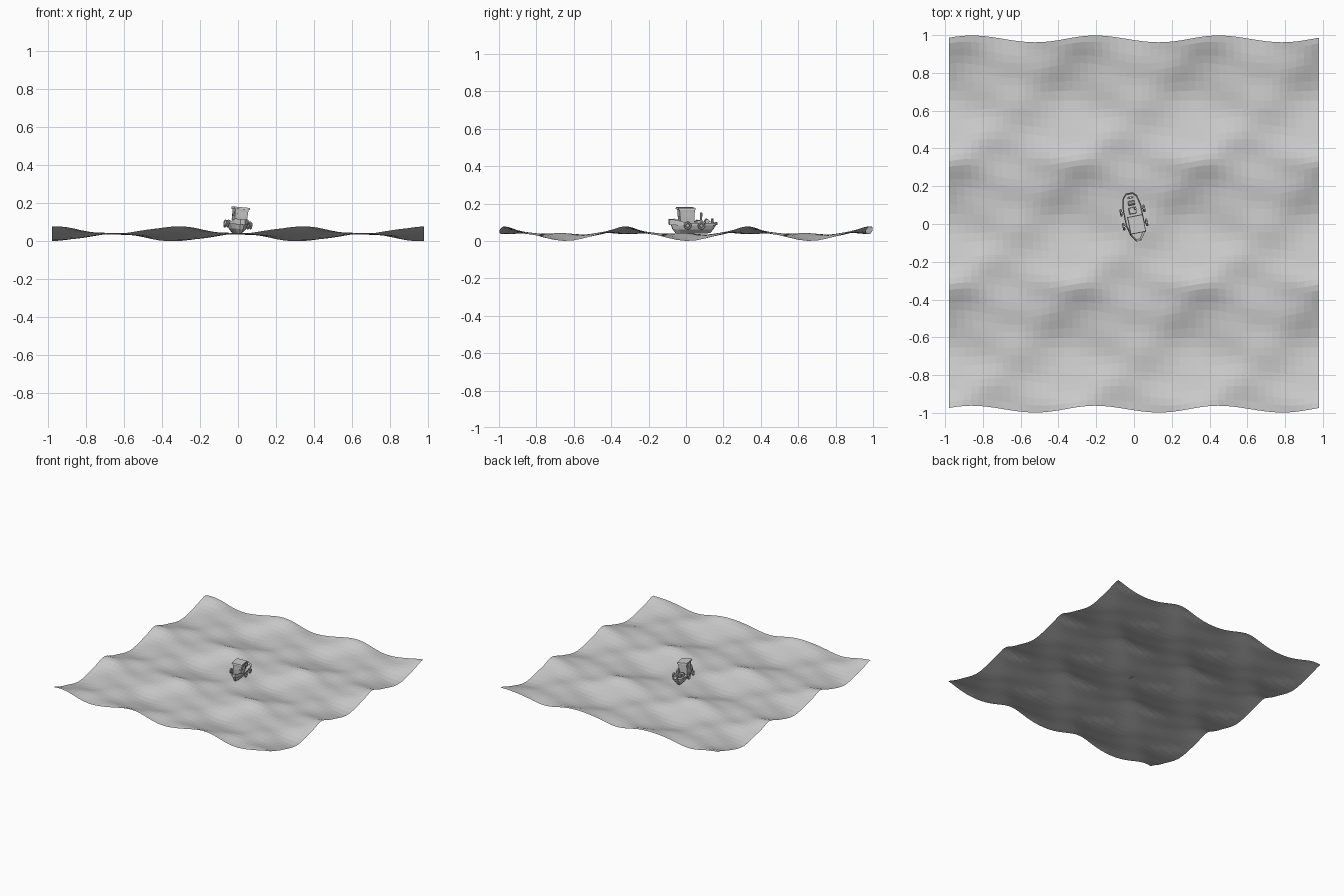
import bpy, bmesh
from math import sin, cos, pi, radians
from mathutils import Matrix, Vector

cube = bpy.data.objects.get("Cube")
if cube:
    bpy.data.objects.remove(cube, do_unlink=True)


def material(name, value):
    m = bpy.data.materials.new(name)
    m.use_nodes = True
    color = (value, value, value, 1)
    m.diffuse_color = color
    m.node_tree.nodes["Principled BSDF"].inputs["Base Color"].default_value = color
    return m


GREY = material("light_grey", 0.6)


def finish(bm, name, matrix=None):
    """Turn a bmesh into a named flat-shaded object."""
    mesh = bpy.data.meshes.new(name)
    bm.to_mesh(mesh)
    bm.free()
    if matrix:
        mesh.transform(matrix)
    mesh.materials.append(GREY)
    obj = bpy.data.objects.new(name, mesh)
    bpy.context.collection.objects.link(obj)
    return obj


# Sea: a repeating choppy swell on a flat-shaded grid
HALF = 0.98
K = 2 * pi / (2 * HALF / 3)
bm = bmesh.new()
bmesh.ops.create_grid(bm, x_segments=48, y_segments=48, size=HALF)
for v in bm.verts:
    x, y = v.co.x, v.co.y
    swell = (1 - cos(K * x)) / 2
    crest = -cos(K * y)
    ripple = 0.003 * cos(3 * K * y + K * x) + 0.002 * sin(2 * K * x - 2 * K * y)
    v.co.z = 0.046 + 0.036 * swell * crest + ripple
    v.co.y += 0.018 * cos(K * (x + 0.2)) * (1 + crest) / 2 + 0.03 * swell * sin(K * y)
    v.co.x += 0.006 * sin(K * x) * crest
low = min(v.co.z for v in bm.verts)
for v in bm.verts:
    v.co.z -= low
finish(bm, "sea_surface")

# Boat placement: yawed, with a slight roll
BOAT = (Matrix.Translation((-0.005, 0.036, 0.042)) @ Matrix.Rotation(radians(11), 4, "Z")
        @ Matrix.Rotation(radians(5), 4, "Y"))


def box(name, center, size, top=(1, 1), shift=0):
    """Box whose top is scaled and shifted along the boat."""
    bm = bmesh.new()
    bmesh.ops.create_cube(bm, size=1)
    for v in bm.verts:
        if v.co.z > 0:
            v.co.x *= top[0]
            v.co.y *= top[1]
        v.co = Vector(a * b for a, b in zip(v.co, size)) + Vector(center)
        if v.co.z > center[2]:
            v.co.y += shift
    return finish(bm, name, BOAT)


def cylinder(name, center, radius, depth, sides=8, axis="Z"):
    bm = bmesh.new()
    bmesh.ops.create_cone(bm, cap_ends=True, segments=sides, radius1=radius,
                          radius2=radius, depth=depth)
    turn = Matrix.Rotation(pi / 2, 4, "Y" if axis == "X" else "X") if axis != "Z" else Matrix()
    return finish(bm, name, BOAT @ Matrix.Translation(center) @ turn)


# Hull: faceted rings from keel to rail, then a recessed deck
side = [(0.012, -0.13), (0.036, -0.095), (0.05, -0.04), (0.05, 0.06), (0.038, 0.11), (0.018, 0.13)]
outline = side + [(-x, y) for x, y in reversed(side)]
bm = bmesh.new()
rings = []
for width, length, z in [(0.3, 0.72, 0), (0.75, 0.85, 0.022), (1, 1, 0.058)]:
    rings.append([bm.verts.new((x * width, y * length, z + (0.016 if z > 0.05 and y < -0.08 else 0)))
                  for x, y in outline])
n = len(outline)
for a, b in zip(rings, rings[1:]):
    for i in range(n):
        j = (i + 1) % n
        bm.faces.new((a[i], a[j], b[j], b[i]))
bm.faces.new(list(reversed(rings[0])))
deck = bm.faces.new(rings[-1])
bmesh.ops.inset_region(bm, faces=[deck], thickness=0.009)
for v in deck.verts:
    v.co.z = 0.045
bmesh.ops.recalc_face_normals(bm, faces=bm.faces)
finish(bm, "hull", BOAT)

# Wheelhouse, flared towards the roof
box("wheelhouse", (0, -0.035, 0.085), (0.062, 0.075, 0.085), (1.15, 1.1), -0.004)
box("roof", (0, -0.041, 0.132), (0.084, 0.094, 0.01), (0.95, 0.95))
for s in (-1, 1):
    box("side_window", (s * 0.0335, -0.037, 0.1), (0.006, 0.045, 0.026))
box("front_window", (0, -0.076, 0.1), (0.046, 0.006, 0.026))

# Stern gear: engine hatch, exhaust, winch and towing post
box("engine_hatch", (0, 0.035, 0.056), (0.04, 0.035, 0.024), (0.9, 0.9))
cylinder("exhaust", (0.012, 0.042, 0.085), 0.006, 0.05)
cylinder("winch", (0, 0.075, 0.064), 0.012, 0.034, 10, "X")
cylinder("towing_post", (0, 0.105, 0.06), 0.006, 0.036)
cylinder("towing_bar", (0, 0.105, 0.074), 0.004, 0.03, 6, "X")

# Tyre fenders hanging along both sides
MAJOR, MINOR, SEG, TUBE = 0.015, 0.006, 10, 6
for s in (-1, 1):
    for y in (-0.04, 0.035):
        bm = bmesh.new()
        loops = []
        for i in range(SEG):
            a = 2 * pi * i / SEG
            ring = []
            for j in range(TUBE):
                b = 2 * pi * j / TUBE
                r = MAJOR + MINOR * cos(b)
                ring.append(bm.verts.new((MINOR * sin(b), r * cos(a), r * sin(a))))
            loops.append(ring)
        for i in range(SEG):
            p, q = loops[i], loops[(i + 1) % SEG]
            for j in range(TUBE):
                m = (j + 1) % TUBE
                bm.faces.new((p[j], q[j], q[m], p[m]))
        bmesh.ops.recalc_face_normals(bm, faces=bm.faces)
        finish(bm, "tyre_fender", BOAT @ Matrix.Translation((s * 0.062, y, 0.045)))
        # Short strap from rail to tyre
        box("fender_strap", (s * 0.056, y, 0.063), (0.014, 0.006, 0.006))
